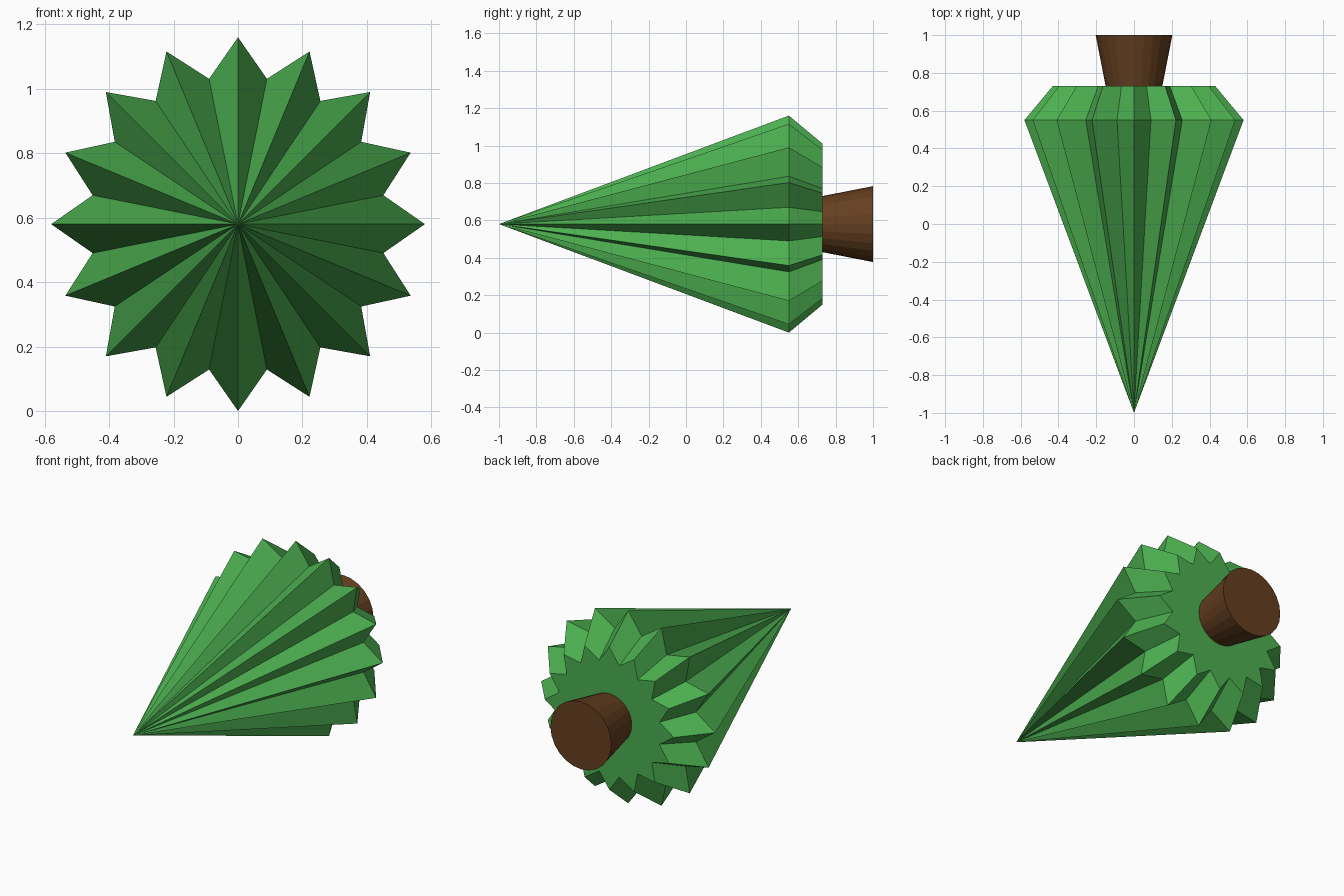
import bpy, bmesh
from math import sin, cos, pi

if "Cube" in bpy.data.objects:
    bpy.data.objects.remove(bpy.data.objects["Cube"])

CZ = 0.58          # height of the long axis
POINTS = 16        # number of star ridges


def material(name, color):
    m = bpy.data.materials.new(name)
    m.diffuse_color = (*color, 1)
    m.use_nodes = True
    m.node_tree.nodes["Principled BSDF"].inputs["Base Color"].default_value = m.diffuse_color
    return m


def finish(name, bm, mat):
    bmesh.ops.recalc_face_normals(bm, faces=bm.faces[:])
    me = bpy.data.meshes.new(name)
    bm.to_mesh(me)
    bm.free()
    me.materials.append(mat)
    ob = bpy.data.objects.new(name, me)
    bpy.context.collection.objects.link(ob)
    return ob


def ring(bm, y, radii, count):
    # ring around the y axis; radii alternate from vertex to vertex
    return [bm.verts.new((radii[i % len(radii)] * sin(2 * pi * i / count), y,
                          CZ + radii[i % len(radii)] * cos(2 * pi * i / count)))
            for i in range(count)]


def bridge(bm, a, b):
    n = len(a)
    for i in range(n):
        j = (i + 1) % n
        bm.faces.new((a[i], a[j], b[j], b[i]))


green = material("foliage_green", (0.072, 0.429, 0.080))
brown = material("trunk_brown", (0.130, 0.050, 0.014))

# Pleated foliage cone: tip, widest star, smaller star at the back
bm = bmesh.new()
tip = bm.verts.new((0, -1.0, CZ))
wide = ring(bm, 0.55, (0.58, 0.46), POINTS * 2)
back = ring(bm, 0.73, (0.43, 0.341), POINTS * 2)
for i in range(len(wide)):
    bm.faces.new((tip, wide[i], wide[(i + 1) % len(wide)]))
bridge(bm, wide, back)
bm.faces.new(back)
finish("foliage", bm, green)

# Trunk flaring towards the back
bm = bmesh.new()
inner = ring(bm, 0.73, (0.15,), 24)
outer = ring(bm, 1.0, (0.203,), 24)
bridge(bm, inner, outer)
bm.faces.new(inner)
bm.faces.new(outer)
finish("trunk", bm, brown)
